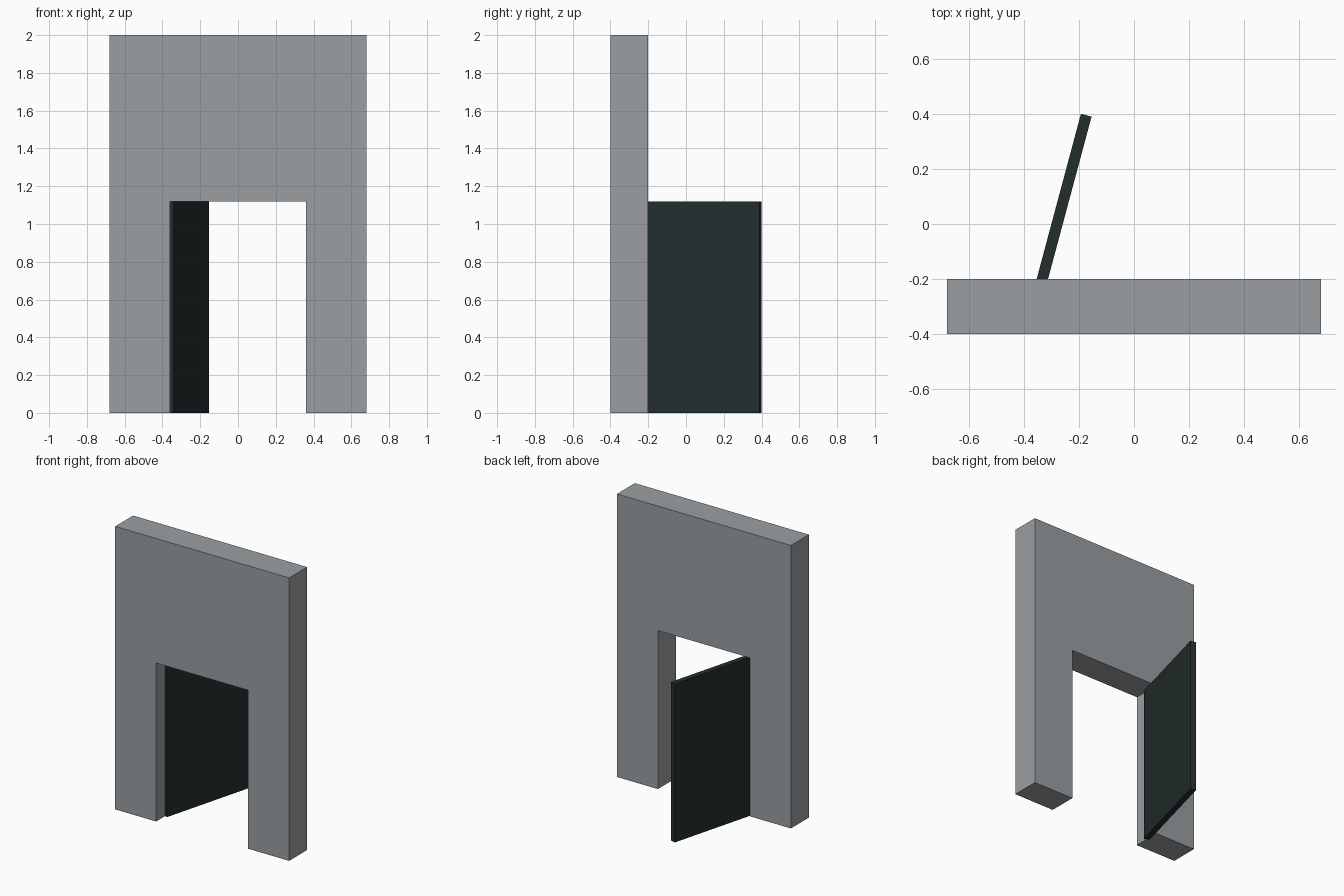
import bpy, bmesh, math
from mathutils import Matrix

if "Cube" in bpy.data.objects:
    bpy.data.objects.remove(bpy.data.objects["Cube"])


def material(name, rgb):
    m = bpy.data.materials.new(name)
    m.diffuse_color = (*rgb, 1.0)
    m.use_nodes = True
    m.node_tree.nodes["Principled BSDF"].inputs["Base Color"].default_value = m.diffuse_color
    return m


def prism(name, profile, depth, mat):
    """Extrude an (x, z) outline along +y by depth, starting at y = 0."""
    bm = bmesh.new()
    face = bm.faces.new([bm.verts.new((x, 0, z)) for x, z in profile])
    ext = bmesh.ops.extrude_face_region(bm, geom=[face])
    moved = [v for v in ext["geom"] if isinstance(v, bmesh.types.BMVert)]
    bmesh.ops.translate(bm, verts=moved, vec=(0, depth, 0))
    bmesh.ops.recalc_face_normals(bm, faces=bm.faces)
    mesh = bpy.data.meshes.new(name)
    bm.to_mesh(mesh)
    bm.free()
    mesh.materials.append(mat)
    obj = bpy.data.objects.new(name, mesh)
    bpy.context.collection.objects.link(obj)
    return obj


wall_grey = material("wall grey", (0.325, 0.347, 0.361))
door_dark = material("dark door green", (0.017, 0.027, 0.027))

HALF_W, HEIGHT, DEPTH = 0.68, 2.0, 0.20
OPEN_HALF, OPEN_H = 0.36, 1.12

# Wall with a doorway notch
half = [(HALF_W, HEIGHT), (HALF_W, 0), (OPEN_HALF, 0), (OPEN_HALF, OPEN_H)]
outline = half + [(-x, z) for x, z in reversed(half)]
wall = prism("wall", outline, DEPTH, wall_grey)
wall.location.y = -0.40

# Door slab, hinged in the middle of the left jamb and swung open by 75 degrees
WIDTH, THICK = 0.72, 0.04
door = prism("door", [(0, 0), (WIDTH, 0), (WIDTH, OPEN_H), (0, OPEN_H)],
             THICK, door_dark)
door.data.transform(Matrix.Translation((0, -THICK / 2, 0)))
door.location = (-OPEN_HALF, -0.30, 0)
door.rotation_euler.z = math.radians(75)
